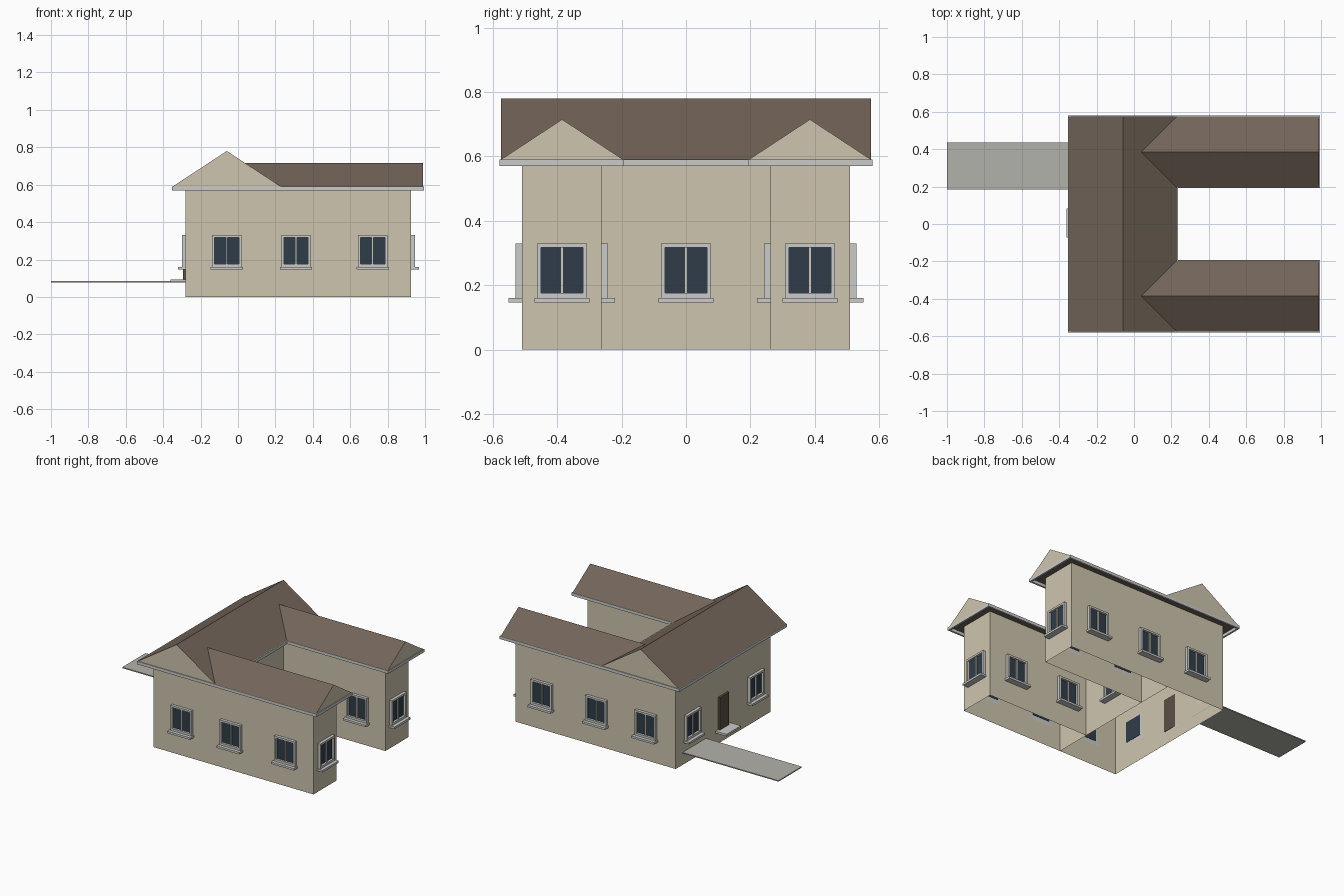
import bpy, bmesh
from math import pi
from mathutils import Matrix, Vector

old = bpy.data.objects.get("Cube")
if old:
    bpy.data.objects.remove(old)


def material(name, rgb):
    m = bpy.data.materials.new(name)
    m.use_nodes = True
    col = (*rgb, 1)
    m.diffuse_color = col
    m.node_tree.nodes["Principled BSDF"].inputs["Base Color"].default_value = col
    return m


WALL = material("beige wall", (0.62, 0.56, 0.43))
ROOF = material("brown roof", (0.17, 0.127, 0.1))
TRIM = material("pale trim", (0.6, 0.6, 0.59))
GLASS = material("dark glass", (0.03, 0.046, 0.066))
PATH = material("grey paving", (0.45, 0.445, 0.41))
DOOR = material("dark door", (0.11, 0.08, 0.06))


def finish(name, bm, mats):
    bmesh.ops.recalc_face_normals(bm, faces=bm.faces)
    mesh = bpy.data.meshes.new(name)
    bm.to_mesh(mesh)
    bm.free()
    for m in mats:
        mesh.materials.append(m)
    ob = bpy.data.objects.new(name, mesh)
    bpy.context.collection.objects.link(ob)
    return ob


def add_box(bm, lo, hi, index=0):
    lo, hi = Vector(lo), Vector(hi)
    mat = Matrix.Translation((lo + hi) / 2) @ Matrix.Diagonal((*(hi - lo), 1))
    made = bmesh.ops.create_cube(bm, size=1, matrix=mat)
    for f in {f for v in made["verts"] for f in v.link_faces}:
        f.material_index = index


def box(name, lo, hi, mat):
    bm = bmesh.new()
    add_box(bm, lo, hi)
    return finish(name, bm, [mat])


def strip(name, outline, z0, z1, mat, closed=True):
    """Vertical sheet that follows a plan outline."""
    bm = bmesh.new()
    low = [bm.verts.new((x, y, z0)) for x, y in outline]
    high = [bm.verts.new((x, y, z1)) for x, y in outline]
    n = len(outline)
    for i in range(n if closed else n - 1):
        j = (i + 1) % n
        bm.faces.new((low[i], low[j], high[j], high[i]))
    return finish(name, bm, [mat])


def gable_roof(name, along, start, end, centre, half, base, peak):
    """Triangular prism with a ridge along x or y and wall-coloured ends."""
    bm = bmesh.new()
    section = ((centre - half, base), (centre + half, base), (centre, peak))
    rings = []
    for a in (start, end):
        rings.append([bm.verts.new((a, s, z) if along == "x" else (s, a, z))
                      for s, z in section])
    for ring in rings:
        bm.faces.new(ring).material_index = 1
    for i in range(3):
        j = (i + 1) % 3
        bm.faces.new((rings[0][i], rings[0][j], rings[1][j], rings[1][i]))
    return finish(name, bm, [ROOF, WALL])


def window(name, x, y, turn):
    """Framed double window; local -y points out of the wall."""
    bm = bmesh.new()
    w, b, t, out = 0.078, 0.013, 0.33, -0.02
    for side in (-1, 1):
        xs = sorted((side * w, side * (w - b)))
        add_box(bm, (xs[0], out, 0.16), (xs[1], 0, t))
    add_box(bm, (b - w, out, t - b), (w - b, 0, t))
    add_box(bm, (b - w, out, 0.16), (w - b, 0, 0.175))
    add_box(bm, (-0.005, -0.014, 0.175), (0.005, 0, t - b))
    add_box(bm, (-0.086, -0.042, 0.146), (0.086, 0, 0.16))
    add_box(bm, (b - w, -0.005, 0.175), (w - b, 0.002, t - b), 1)
    ob = finish(name, bm, [TRIM, GLASS])
    ob.location = (x, y, 0)
    ob.rotation_euler.z = turn


# Main dimensions
WEST, INNER, EAST = -0.28, 0.16, 0.925
SIDE, COURT = 0.51, 0.262
EAVE, EDGE = 0.59, 0.575

# Walls and roofs
strip("main_walls", [(WEST, -SIDE), (INNER, -SIDE), (INNER, SIDE), (WEST, SIDE)],
      0, EAVE, WALL)
gable_roof("main_roof", "y", -EDGE, EDGE, -0.06, 0.29, EAVE, 0.78)
for s, label in ((-1, "right"), (1, "left")):
    strip(label + "_wing_walls",
          [(INNER, s * SIDE), (EAST, s * SIDE), (EAST, s * COURT), (INNER, s * COURT)],
          0, EAVE, WALL, closed=False)
    gable_roof(label + "_wing_roof", "x", -0.06, 0.99, s * 0.385, 0.19, EAVE, 0.715)

# Fascia around the eaves
o, c = EDGE + 0.005, 0.192
fascia = strip("eave_fascia",
               [(-0.354, -o), (0.995, -o), (0.995, -c), (0.235, -c),
                (0.235, c), (0.995, c), (0.995, o), (-0.354, o)],
               0.57, EAVE, TRIM)
thick = fascia.modifiers.new("thickness", "SOLIDIFY")
thick.thickness = 0.012
thick.offset = -1
thick.use_even_offset = True

# Windows
for i, x in enumerate((-0.06, 0.31, 0.72)):
    window(f"right_side_window_{i}", x, -SIDE, 0)
    window(f"left_side_window_{i}", x, SIDE, pi)
    if x > INNER:
        window(f"right_court_window_{i}", x, -COURT, pi)
        window(f"left_court_window_{i}", x, COURT, 0)
window("court_end_window", INNER, 0, pi / 2)
for s, label in ((-1, "right"), (1, "left")):
    window(label + "_wing_end_window", EAST, s * 0.385, pi / 2)
    window(label + "_entrance_window", WEST, s * 0.34, -pi / 2)

# Entrance and driveway
box("door", (WEST - 0.013, -0.045, 0.09), (WEST + 0.002, 0.055, 0.315), DOOR)
box("door_step", (-0.362, -0.072, 0.08), (WEST, 0.082, 0.094), TRIM)
box("driveway", (-1, 0.185, 0.078), (WEST, 0.435, 0.085), PATH)
